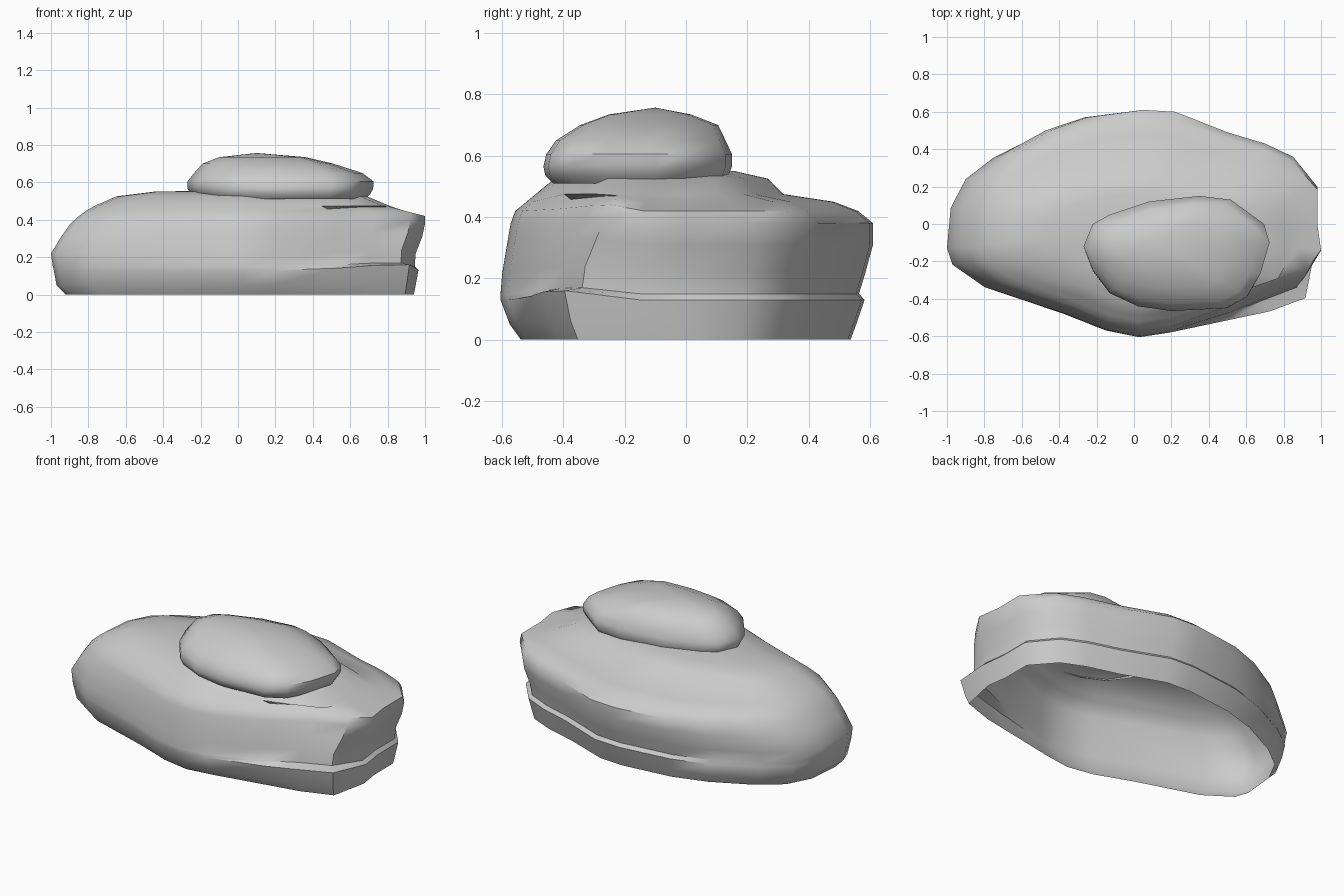
import bpy, bmesh

if "Cube" in bpy.data.objects:
    bpy.data.objects.remove(bpy.data.objects["Cube"])


def loft(name, outline, centre, levels, tweak=None, tip=None):
    """Stack scaled copies of an outline; each level is z + left/right/front/back scales."""
    bm = bmesh.new()
    cx, cy = centre
    rings = []
    for z, left, right, front, back in levels:
        ring = []
        for px, py in outline:
            dx, dy = px - cx, py - cy
            x = cx + dx * (left if dx < 0 else right)
            y = cy + dy * (front if dy < 0 else back)
            co = (x, y, z)
            if tweak:
                co = tweak(px, py, *co)
            ring.append(bm.verts.new(co))
        rings.append(ring)
    n = len(outline)
    for a, b in zip(rings, rings[1:]):
        for i in range(n):
            j = (i + 1) % n
            bm.faces.new((a[i], a[j], b[j], b[i]))
    # close the top, leave the underside open
    top = bm.verts.new(tip)
    for i in range(n):
        bm.faces.new((rings[-1][i], rings[-1][(i + 1) % n], top))
    bmesh.ops.recalc_face_normals(bm, faces=bm.faces)
    mesh = bpy.data.meshes.new(name)
    bm.to_mesh(mesh)
    bm.free()
    ob = bpy.data.objects.new(name, mesh)
    bpy.context.collection.objects.link(ob)
    bpy.ops.object.select_all(action='DESELECT')
    ob.select_set(True)
    bpy.context.view_layer.objects.active = ob
    bpy.ops.object.shade_smooth_by_angle(angle=0.8)
    return ob


# Lower boulder: wide, with a ledge at the front right corner
def corner_ledge(px, py, x, y, z):
    if px > 0.4 and py < -0.2:
        w = min(1, (px - 0.4) / 0.4)
        if z <= 0.135:
            y *= 1 + 0.1 * w
            z += 0.03 * w * z / 0.13
        elif z < 0.46:
            y *= 1 - w * (0.06 + 0.9 * max(0, z - 0.2))
            x *= 1 - 0.03 * w
            z += 0.02 * w
    return x, y, z


base_outline = [
    (1.0, -.15), (.98, 0), (.98, .2), (.85, .36), (.7, .43), (.5, .49),
    (.22, .6), (.05, .61), (-.28, .57), (-.5, .5), (-.75, .37), (-.9, .25),
    (-.98, .09), (-1, -.13), (-.97, -.22), (-.8, -.34), (-.38, -.48),
    (-.15, -.57), (.03, -.605), (.2, -.58), (.55, -.49), (.75, -.43), (.95, -.36)]
base_levels = [
    (0.00, .92, .94, .89, .88),
    (0.05, .97, .95, .95, .91),
    (0.13, .985, .965, 1.0, .955),
    (0.15, .99, .945, 1.0, .925),
    (0.22, 1.0, .95, .99, .96),
    (0.31, .945, .985, .965, 1.0),
    (0.38, .895, 1.0, .945, 1.0),
    (0.42, .85, 1.0, .92, .92),
    (0.45, .81, .88, .86, .79),
    (0.475, .765, .81, .81, .52),
    (0.525, .65, .69, .71, .44),
    (0.55, .45, .35, .45, .26)]
loft("lower_boulder", base_outline, (0, 0), base_levels, corner_ledge, (0, -.05, .56))

# Upper boulder: smaller rounded stone resting on top
cap_outline = [
    (.73, -.1), (.7, 0), (.52, .13), (.35, .15), (.08, .12), (-.13, .05),
    (-.22, 0), (-.27, -.12), (-.22, -.25), (-.13, -.37), (.02, -.44),
    (.2, -.465), (.5, -.45), (.61, -.39), (.68, -.27)]
cap_levels = [
    (0.51, .90, .90, .90, .90),
    (0.535, .95, .95, .98, .96),
    (0.565, 1.0, .985, 1.0, 1.0),
    (0.605, 1.0, .99, .97, 1.0),
    (0.65, .93, .87, .87, .93),
    (0.70, .84, .56, .62, .85),
    (0.735, .66, .26, .32, .55)]
loft("upper_boulder", cap_outline, (.23, -.15), cap_levels, None, (.1, -.1, .757))
